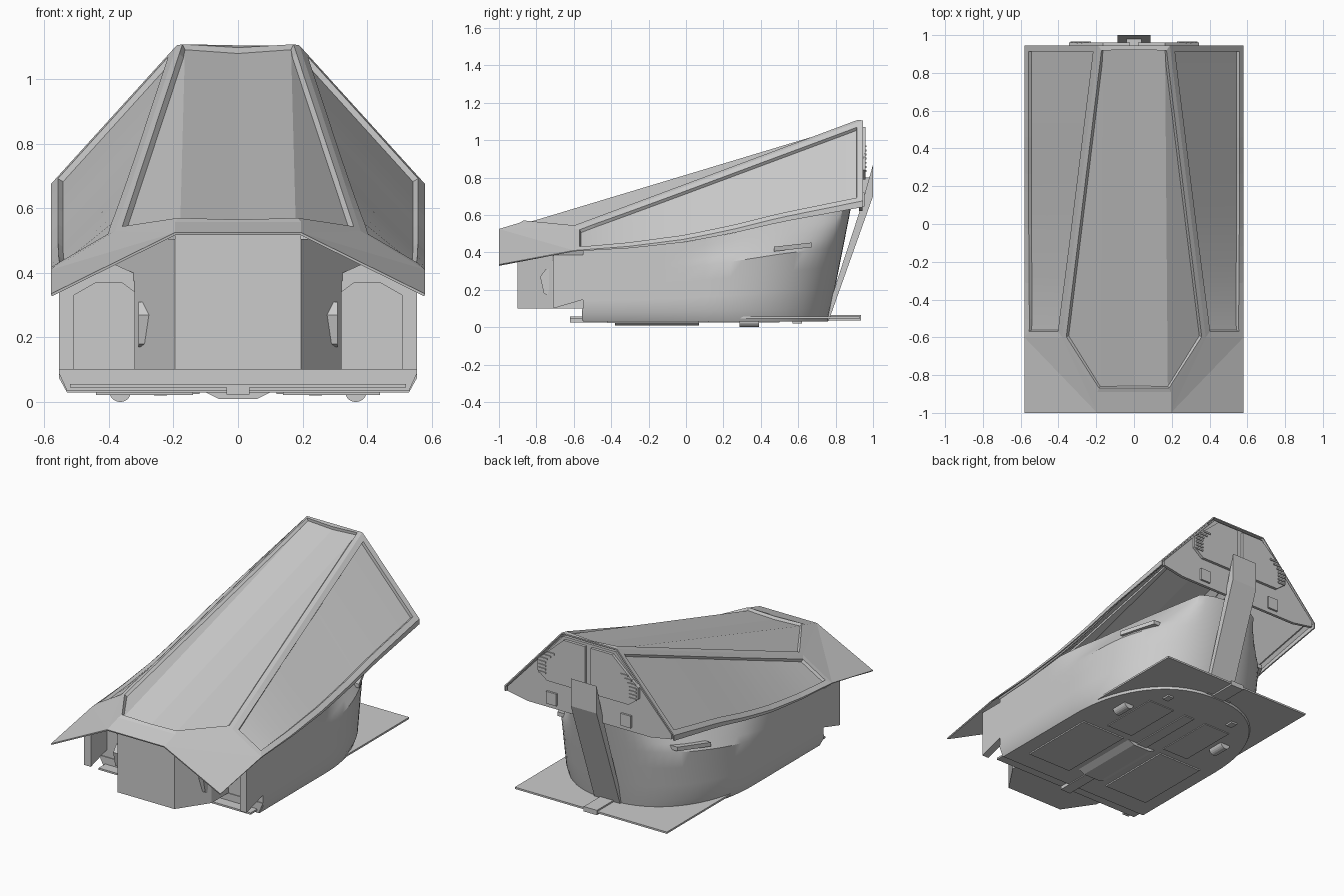
import bpy, bmesh, math
from mathutils import Vector

if "Cube" in bpy.data.objects:
    bpy.data.objects.remove(bpy.data.objects["Cube"])


def finish(name, bm, smooth=0):
    me = bpy.data.meshes.new(name)
    bm.to_mesh(me)
    bm.free()
    ob = bpy.data.objects.new(name, me)
    bpy.context.collection.objects.link(ob)
    if smooth:
        bpy.ops.object.select_all(action='DESELECT')
        bpy.context.view_layer.objects.active = ob
        ob.select_set(True)
        bpy.ops.object.shade_smooth_by_angle(angle=math.radians(smooth))
    return ob


def prism(name, pts, axis, a, b, mirror=False):
    """Extrude a 2D profile along an axis from a to b."""
    def place(p, d):
        return {'x': (d, p[0], p[1]), 'y': (p[0], d, p[1]), 'z': (p[0], p[1], d)}[axis]
    bm = bmesh.new()
    lo = [bm.verts.new(place(p, a)) for p in pts]
    hi = [bm.verts.new(place(p, b)) for p in pts]
    bm.faces.new(lo)
    bm.faces.new(hi)
    for i in range(len(pts)):
        j = (i + 1) % len(pts)
        bm.faces.new((lo[i], lo[j], hi[j], hi[i]))
    bmesh.ops.recalc_face_normals(bm, faces=bm.faces)
    ob = finish(name, bm)
    if mirror:
        ob.modifiers.new("mirror", 'MIRROR')
    return ob


def box(name, x, y, z, mirror=False):
    return prism(name, [(x[0], y[0]), (x[1], y[0]), (x[1], y[1]), (x[0], y[1])], 'z', *z, mirror)


def edge_z(y):
    """Height of the canopy's lower outer edge."""
    k = [(-1, .33), (-.6, .405), (-.3, .422), (0, .455), (.25, .502), (.5, .56), (.945, .642)]
    for (y0, z0), (y1, z1) in zip(k, k[1:]):
        if y <= y1:
            return z0 + (z1 - z0) * (y - y0) / (y1 - y0)
    return k[-1][1]


# Canopy shell: brow, central panel and two curved side panels with recesses
bm = bmesh.new()
centre, sides = [], [[], []]
N = 16
C, E1 = Vector((.38, -.6, .53)), Vector((.19, .945, 1.105))
for k, s in enumerate((1, -1)):
    def v(x, y, z):
        return bm.verts.new((s * x, y, z))
    A0, A1, A2 = v(0, -1, .525), v(.195, -1, .525), v(.58, -1, .335)
    B0, B1, E0 = v(0, -.89, .558), v(.195, -.89, .558), v(0, .945, 1.105)
    ridge, outer, lip = [], [], []
    for i in range(N + 1):
        t = i / N
        p = C.lerp(E1, t)
        z = edge_z(p.y)
        ridge.append(v(*p))
        outer.append(v(.58, p.y, z + .005 + .028 * t))
        lip.append(v(.58, p.y, z))
    bm.faces.new((A0, A1, B1, B0))
    bm.faces.new((A1, ridge[0], B1))
    bm.faces.new((A1, outer[0], ridge[0]))
    bm.faces.new((A1, A2, outer[0]))
    bm.faces.new((A2, lip[0], outer[0]))
    centre.append(bm.faces.new((B0, B1, ridge[-1], E0)))
    centre.append(bm.faces.new([B1] + ridge))
    for i in range(N):
        sides[k].append(bm.faces.new((ridge[i], outer[i], outer[i + 1], ridge[i + 1])))
        bm.faces.new((outer[i], lip[i], lip[i + 1], outer[i + 1]))
bmesh.ops.remove_doubles(bm, verts=bm.verts, dist=1e-4)
bmesh.ops.recalc_face_normals(bm, faces=bm.faces)
bm.normal_update()
if centre[0].normal.z < 0:
    bmesh.ops.reverse_faces(bm, faces=bm.faces)
    bm.normal_update()
for region, rim in ((centre, .024), (sides[0], .032), (sides[1], .032)):
    bmesh.ops.inset_region(bm, faces=region, thickness=rim, use_even_offset=True, use_boundary=True)
    bmesh.ops.inset_region(bm, faces=region, thickness=.004, depth=-.018, use_even_offset=True,
                           use_boundary=True)
for f in sides[0] + sides[1]:
    f.smooth = True
canopy = finish("canopy", bm)
m = canopy.modifiers.new("thickness", 'SOLIDIFY')
m.thickness, m.offset = .008, -1

# Tub: rounded at the back, its rim pinched towards the spine
bm = bmesh.new()
rings = []
for f in (0, .12, .3, .5, .68, .76, .84, .92, 1):
    w = .53 if f == 0 else .555
    back = .76 + .12 * f
    pinch = max(0, (f - .68) / .32)
    half = [(w, -.55)] + [(w, -.55 + .65 * i / 6) for i in range(1, 6)]
    for i in range(19):
        a = math.pi / 2 * i / 18
        half.append((w * max(0, math.cos(a)) ** .88, .1 + (back - .1) * math.sin(a) ** .95))
    half[-1] = (0, back)
    half = [(x + pinch * (min(x, .555 - .43 * max(0, y - .02)) - x), y) for x, y in half]
    plan = half + [(-x, y) for x, y in half[-2::-1]]
    rings.append([bm.verts.new((x, y, .03 + (edge_z(y) - .03) * f)) for x, y in plan])
n = len(rings[0])
for lo, hi in zip(rings, rings[1:]):
    for i in range(n):
        j = (i + 1) % n
        bm.faces.new((lo[i], lo[j], hi[j], hi[i]))
bm.faces.new(rings[0][::-1])
bmesh.ops.recalc_face_normals(bm, faces=bm.faces)
finish("tub", bm, 30)

# Nose block under the brow, lower part clear of the arch openings
prism("nose", [(-.195, -.9), (.195, -.9), (.32, -.715), (.32, -.54), (-.32, -.54), (-.32, -.715)],
      'z', .1, .36)
prism("nose_upper", [(-.195, -.9), (.195, -.9), (.385, -.62), (.385, -.54), (-.385, -.54),
                     (-.385, -.62)], 'z', .375, .505)
prism("nose_middle", [(-.195, -.9), (.195, -.9), (.32, -.715), (-.32, -.715)], 'z', .36, .375)
prism("nose_top", [(-.195, .5), (.195, .5), (.195, .535), (-.195, .535)], 'y', -.9, -.6)
prism("nose_fin", [(-.78, .27), (-.75, .31), (-.72, .31), (-.72, .25), (-.74, .17), (-.76, .18)],
      'x', .275, .308, True)

# Arched front frames and lower sill
arch = [(.555, .1), (.555, .385), (.39, .43), (.29, .385), (.32, .34), (.36, .37), (.44, .37),
        (.51, .33), (.51, .1)]
frame = prism("front_arch", arch, 'y', -.71, -.54, True)
for vert in frame.data.vertices:
    if vert.co.y > -.6 and vert.co.z < .2:
        vert.co.z = .15
prism("front_sill", [(-.53, .035), (.53, .035), (.555, .09), (.555, .1), (-.555, .1), (-.555, .09)],
      'y', -.555, -.53)

# Base plate and underside parts
box("base_plate", (-.52, .52), (-.62, .93), (.045, .056))
box("under_panel", (.14, .44), (-.42, .07), (.022, .032), True)
box("under_rear_panel", (.12, .3), (.12, .5), (.025, .032), True)
box("under_clip", (.22, .26), (.57, .62), (.02, .046), True)
box("under_rail", (-.035, .035), (-.62, .5), (.024, .045))
box("rear_rail", (-.045, .045), (.72, .935), (.035, .065))
prism("under_keel", [(-.1, .035), (-.1, .03), (-.06, .01), (.06, .01), (.1, .03), (.1, .035)],
      'y', -.38, .07)
foot = [(.365 + .034 * math.cos(a), .034 - .034 * math.sin(a))
        for a in (math.pi * i / 10 for i in range(11))]
prism("foot", foot, 'y', .285, .39, True)

# Rear wall, vent panels, brackets and spine
prism("rear_wall", [(-.18, 1.085), (.18, 1.085), (.56, .675), (.56, .645), (.42, .62), (-.42, .62),
                    (-.56, .645), (-.56, .675)], 'y', .925, .943)
prism("vent_panel", [(.02, 1.07), (.165, 1.07), (.345, .91), (.345, .84), (.28, .79), (.02, .79)],
      'y', .94, .96, True)
for i in range(7):
    z = .83 + i * .022
    x = .335 if z < .91 else .335 - (z - .91) * 1.12
    box("vent_slat", (x - .05, x), (.955, .966), (z, z + .01), True)
box("rear_bracket", (.22, .29), (.94, .955), (.645, .72), True)
prism("spine", [(.74, .04), (.765, .04), (1, .7), (1, .87), (.935, .64)], 'x', -.088, .088)
box("spine_mount", (-.04, .04), (.94, .985), (.7, .8))

# Side grab handles on the curved tub walls
handle = prism("side_handle", [(.4, .47), (.5, .47), (.41, .67), (.3, .67)], 'z', .405, .43, True)
for vert in handle.data.vertices:
    if vert.co.y > .6:
        vert.co.z += .022
